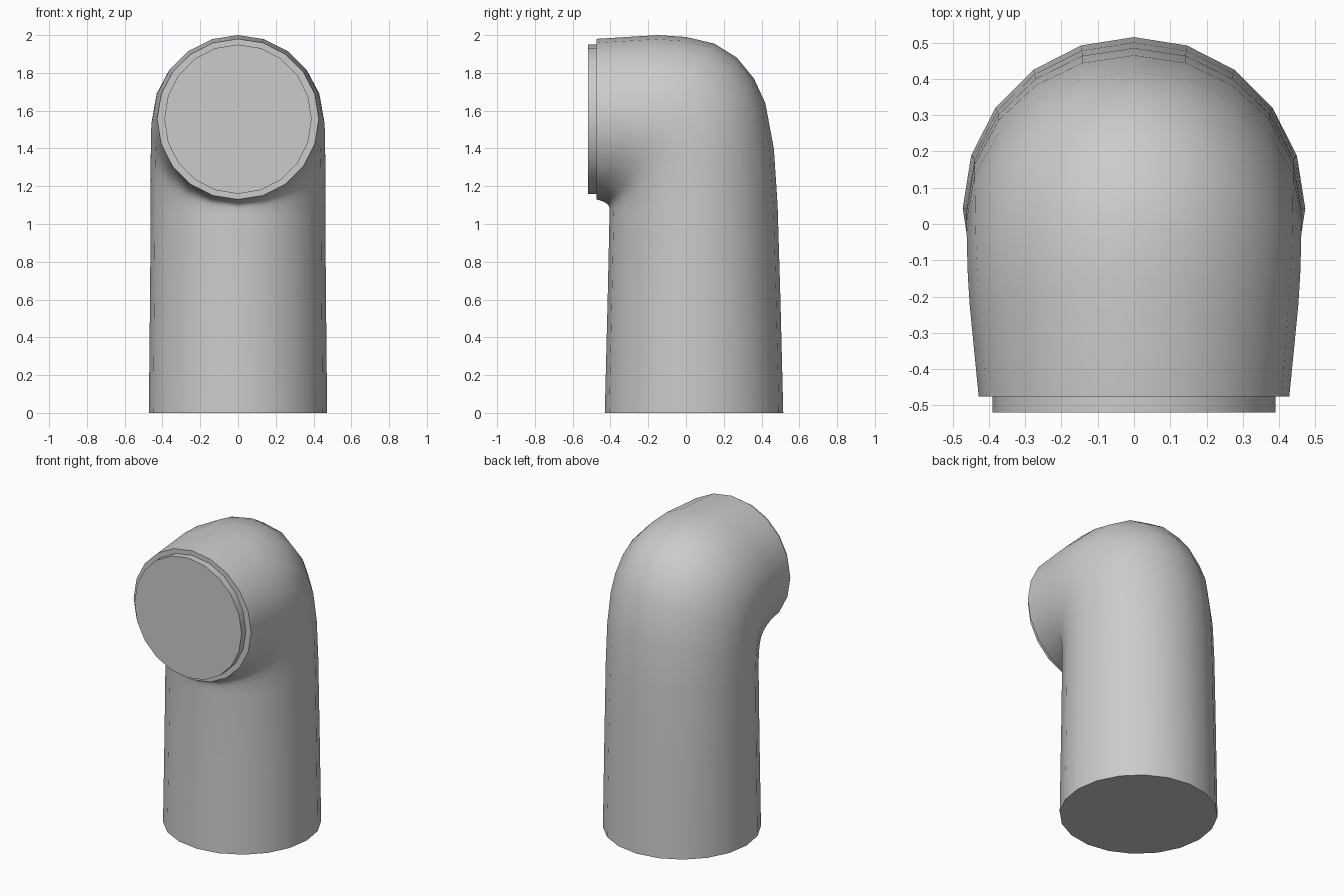
import bpy
import bmesh
import math
from mathutils import Vector

if "Cube" in bpy.data.objects:
    bpy.data.objects.remove(bpy.data.objects["Cube"], do_unlink=True)

SIDES = 20

grey = bpy.data.materials.new("plain grey")
grey.use_nodes = True
colour = (0.6, 0.6, 0.6, 1)
grey.diffuse_color = colour
grey.node_tree.nodes["Principled BSDF"].inputs["Base Color"].default_value = colour


def loft(name, sections):
    """Skin elliptical rings, each given by its outer and inner (y, z) point and half width."""
    bm = bmesh.new()
    rings = []
    for outer, inner, width in sections:
        a, b = Vector((0, *outer)), Vector((0, *inner))
        middle, reach = (a + b) / 2, (a - b) / 2
        ring = []
        for i in range(SIDES):
            t = math.tau * i / SIDES
            ring.append(bm.verts.new(middle + reach * math.cos(t) + Vector((width * math.sin(t), 0, 0))))
        rings.append(ring)
    for low, high in zip(rings, rings[1:]):
        for i in range(SIDES):
            j = (i + 1) % SIDES
            bm.faces.new((low[i], low[j], high[j], high[i]))
    bm.faces.new(rings[0])
    bm.faces.new(rings[-1])
    bmesh.ops.recalc_face_normals(bm, faces=bm.faces)
    mesh = bpy.data.meshes.new(name)
    bm.to_mesh(mesh)
    bm.free()
    mesh.materials.append(grey)
    obj = bpy.data.objects.new(name, mesh)
    bpy.context.collection.objects.link(obj)
    bpy.ops.object.select_all(action="DESELECT")
    obj.select_set(True)
    bpy.context.view_layer.objects.active = obj
    bpy.ops.object.shade_smooth_by_angle(angle=math.radians(40))
    return obj


# Tapered upright pipe turning through a tight elbow to the front opening
loft("elbow_pipe", [
    ((0.515, 0), (-0.43, 0), 0.472),
    ((0.50, 0.6), (-0.415, 0.6), 0.466),
    ((0.485, 1.1), (-0.405, 1.05), 0.462),
    ((0.465, 1.4), (-0.405, 1.08), 0.462),
    ((0.42, 1.64), (-0.407, 1.09), 0.462),
    ((0.36, 1.77), (-0.41, 1.1), 0.461),
    ((0.27, 1.88), (-0.418, 1.107), 0.46),
    ((0.15, 1.955), (-0.428, 1.113), 0.458),
    ((0, 1.99), (-0.44, 1.12), 0.453),
    ((-0.15, 2), (-0.455, 1.125), 0.445),
    ((-0.475, 1.98), (-0.475, 1.13), 0.428),
])

# Short round plug standing out of the opening
loft("end_plug", [
    ((-0.46, 1.95), (-0.46, 1.16), 0.39),
    ((-0.52, 1.95), (-0.52, 1.16), 0.39),
])
